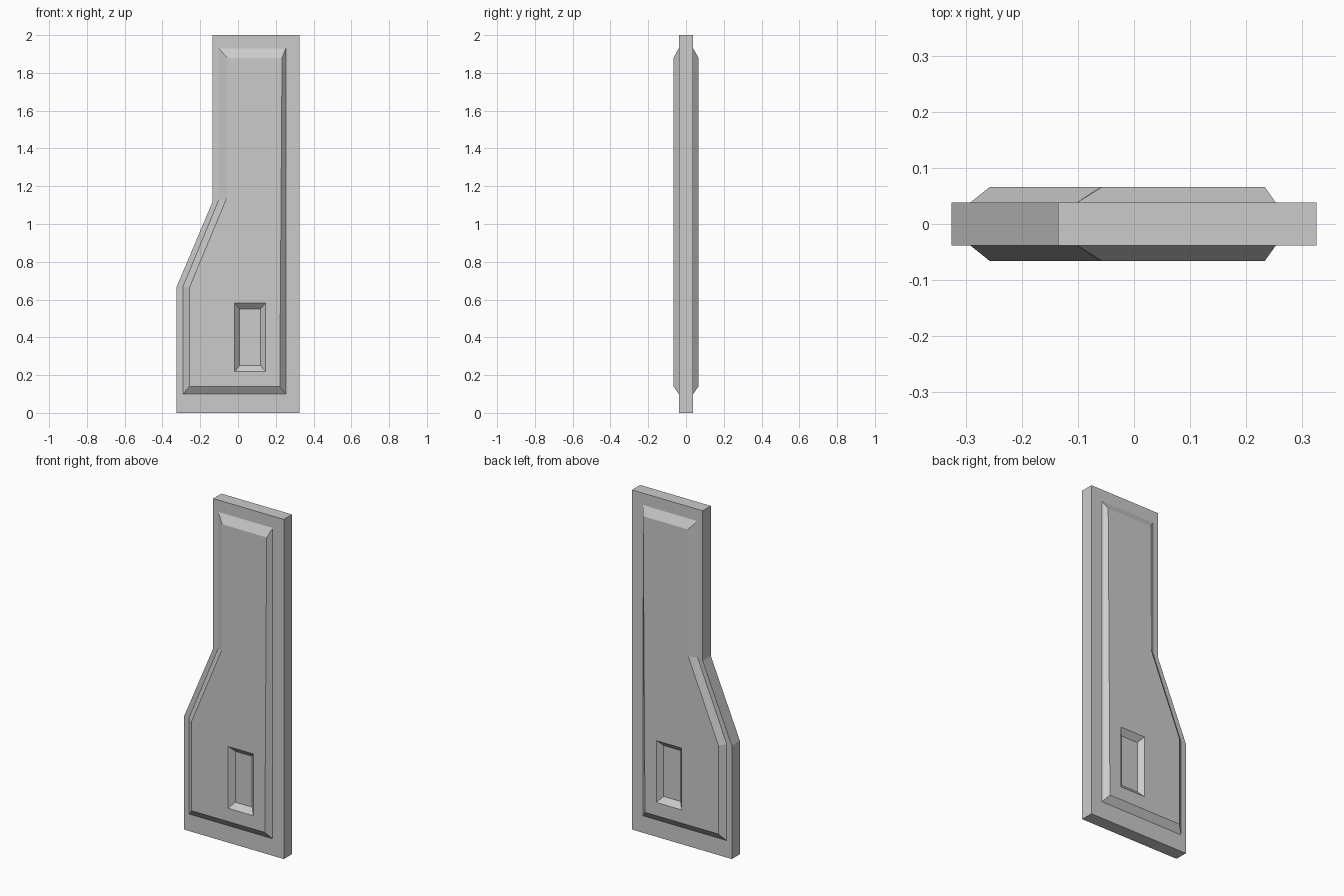
import bpy, bmesh

if "Cube" in bpy.data.objects:
    bpy.data.objects.remove(bpy.data.objects["Cube"])

# Outlines in (x, z), all in the same order: bottom left, bottom right, top right, ...
SLAB = [(-.325, 0), (.325, 0), (.325, 2), (-.135, 2), (-.135, 1.117), (-.325, .667)]
PANEL_BASE = [(-.292, .1), (.253, .1), (.253, 1.93), (-.102, 1.93), (-.102, 1.127), (-.292, .667)]
PANEL_TOP = [(-.257, .14), (.221, .14), (.233, 1.88), (-.057, 1.88), (-.061, 1.134), (-.257, .663)]
RECESS_RIM = [(-.018, .218), (.146, .218), (.146, .582), (-.018, .582)]
RECESS_FLOOR = [(.009, .25), (.119, .25), (.119, .55), (.009, .55)]
SLAB_Y, PANEL_Y = .038, .066

bm = bmesh.new()


def ring(points, y):
    return [bm.verts.new((x, y, z)) for x, z in points]


def bridge(a, b):
    n = len(a)
    for i in range(n):
        j = (i + 1) % n
        bm.faces.new((a[i], a[j], b[j], b[i]))


def side(sign):
    """Frame, bevelled panel and handle recess on one side of the door."""
    slab = ring(SLAB, sign * SLAB_Y)
    base = ring(PANEL_BASE, sign * SLAB_Y)
    o = ring(PANEL_TOP, sign * PANEL_Y)
    r = ring(RECESS_RIM, sign * PANEL_Y)
    floor = ring(RECESS_FLOOR, sign * SLAB_Y)
    bridge(slab, base)
    bridge(base, o)
    # Flat panel face around the recess, split in two
    bm.faces.new((o[0], o[1], o[2], r[2], r[1], r[0]))
    bm.faces.new((o[2], o[3], o[4], o[5], o[0], r[0], r[3], r[2]))
    bridge(r, floor)
    bm.faces.new(floor)
    return slab


# Front and back sides joined by the slab edge
bridge(side(-1), side(1))
bmesh.ops.recalc_face_normals(bm, faces=bm.faces[:])

mesh = bpy.data.meshes.new("door_panel")
bm.to_mesh(mesh)
bm.free()
bpy.context.collection.objects.link(bpy.data.objects.new("door_panel", mesh))
